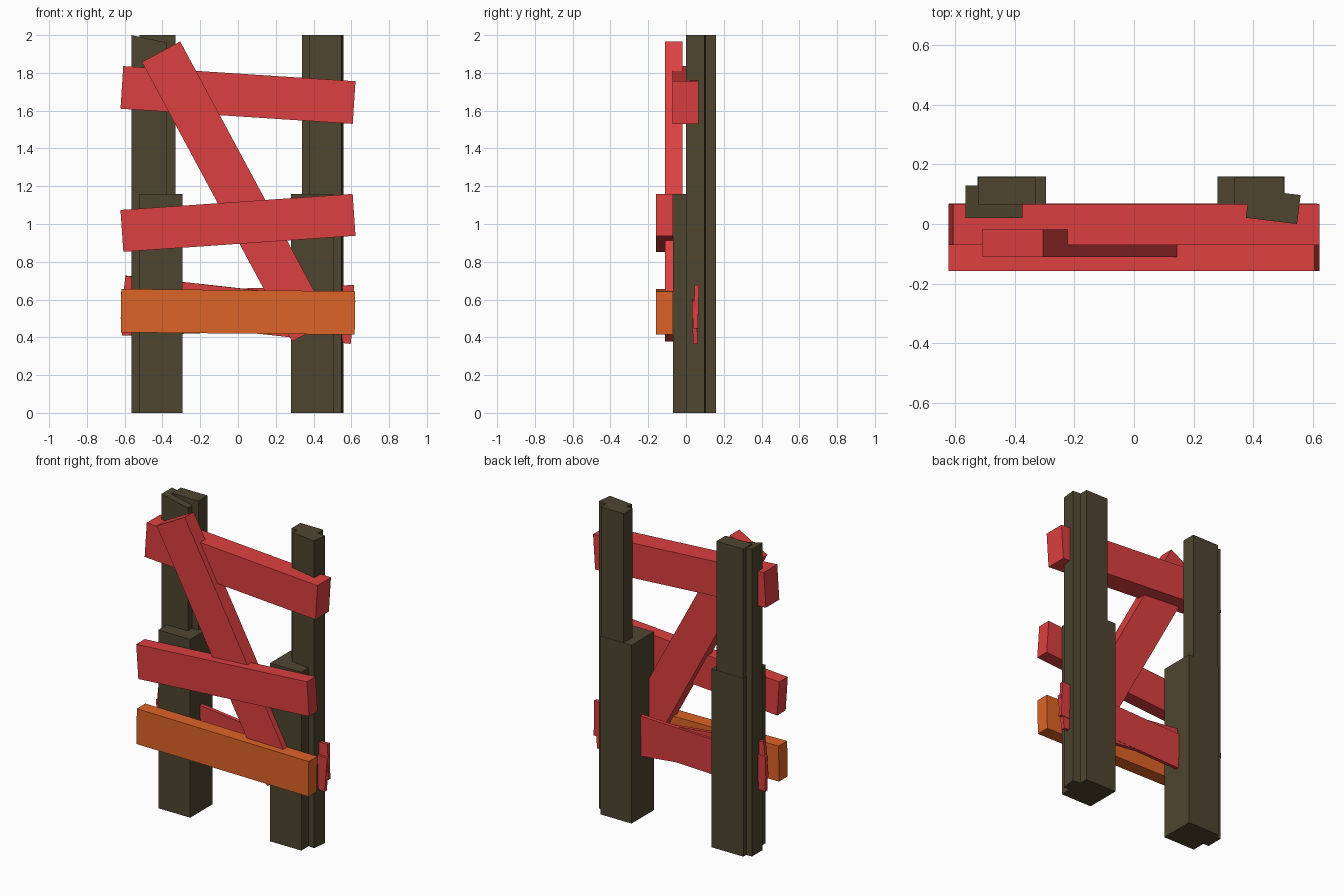
import bpy, bmesh, math
from mathutils import Matrix

if "Cube" in bpy.data.objects:
    bpy.data.objects.remove(bpy.data.objects["Cube"])


def material(name, rgb):
    m = bpy.data.materials.new(name)
    m.diffuse_color = (*rgb, 1)
    m.use_nodes = True
    m.node_tree.nodes["Principled BSDF"].inputs["Base Color"].default_value = m.diffuse_color
    return m


RED = material("red paint", (0.72, 0.05, 0.05))
ORANGE = material("orange paint", (0.72, 0.125, 0.02))
WOOD = material("dark wood", (0.078, 0.06, 0.03))


def box(name, mat, size, centre, tilt=0.0, turn=0.0, roll=0.0, top_drop=0.0):
    """Box; tilt is the front-view slope, top_drop lowers the +x top edge."""
    bm = bmesh.new()
    bmesh.ops.create_cube(bm, size=1)
    bmesh.ops.scale(bm, vec=size, verts=bm.verts)
    for v in bm.verts:
        if v.co.z > 0 and v.co.x > 0:
            v.co.z -= top_drop
    rot = (Matrix.Rotation(turn, 4, 'Z') @ Matrix.Rotation(-tilt, 4, 'Y')
           @ Matrix.Rotation(roll, 4, 'X'))
    bmesh.ops.transform(bm, matrix=Matrix.Translation(centre) @ rot, verts=bm.verts)
    me = bpy.data.meshes.new(name)
    bm.to_mesh(me)
    bm.free()
    me.materials.append(mat)
    ob = bpy.data.objects.new(name, me)
    bpy.context.collection.objects.link(ob)
    return ob


def span(name, x0, x1, y0, y1, z1, **kw):
    """Upright post standing on the ground."""
    return box(name, WOOD, (x1 - x0, y1 - y0, z1),
               ((x0 + x1) / 2, (y0 + y1) / 2, z1 / 2), **kw)


# posts: thick lower block, tall rear post and tall outer post on each side
span("left_lower_block", -0.525, -0.295, -0.07, 0.16, 1.16)
span("left_rear_post", -0.522, -0.33, 0.065, 0.158, 2.0)
span("left_outer_post", -0.565, -0.375, 0.02, 0.13, 2.0, top_drop=0.04)
span("right_lower_block", 0.28, 0.505, -0.07, 0.16, 1.16)
span("right_rear_post", 0.338, 0.503, 0.065, 0.158, 2.0)
span("right_outer_post", 0.381, 0.554, 0.01, 0.108, 2.0, turn=math.radians(-7))

# cross boards
box("top_board", RED, (1.232, 0.138, 0.226), (0, -0.002, 1.683), tilt=-0.065)
box("middle_board", RED, (1.232, 0.088, 0.222), (0, -0.114, 1.006), tilt=0.069)
box("bottom_board", ORANGE, (1.238, 0.088, 0.23), (0, -0.114, 0.535), tilt=-0.01)

# diagonal brace
box("diagonal_brace", RED, (1.68, 0.092, 0.23), (-0.01, -0.064, 1.172),
    tilt=math.atan2(-1.48, 0.795))

# two thin crossing boards behind the bottom board
box("rear_board_falling", RED, (1.225, 0.024, 0.228), (0, 0.046, 0.546), tilt=-0.11, roll=0.03)
box("rear_board_rising", RED, (1.235, 0.024, 0.23), (0, 0.054, 0.543), tilt=0.03, roll=-0.03)
